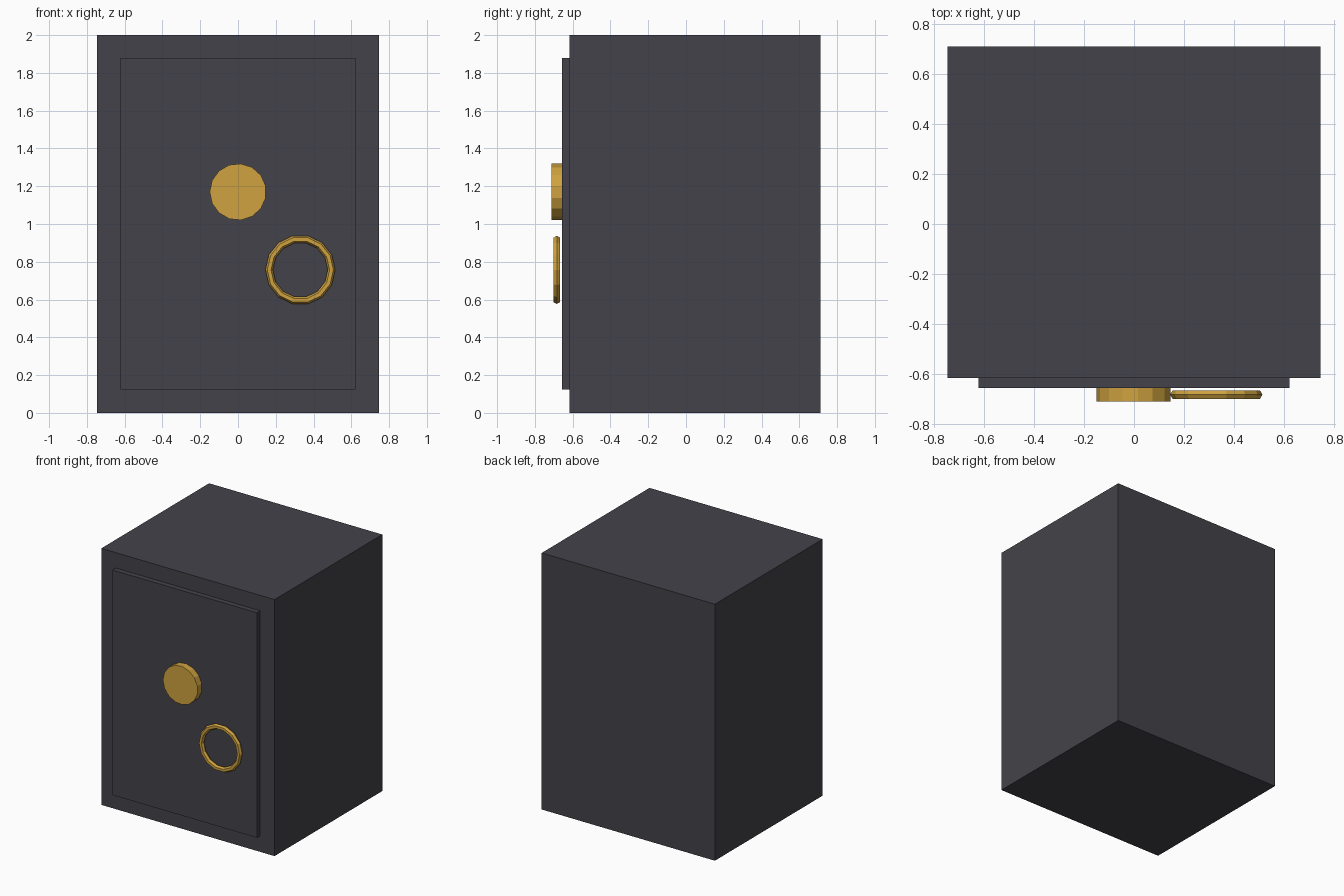
import bpy, math
from mathutils import Matrix

if "Cube" in bpy.data.objects:
    bpy.data.objects.remove(bpy.data.objects["Cube"])


def material(name, rgb):
    m = bpy.data.materials.new(name)
    m.diffuse_color = (*rgb, 1)
    m.use_nodes = True
    m.node_tree.nodes["Principled BSDF"].inputs["Base Color"].default_value = m.diffuse_color
    return m


STEEL = material("dark steel", (0.056, 0.055, 0.068))
BRASS = material("brass", (0.62, 0.36, 0.05))


def finish(name, mat):
    ob = bpy.context.object
    ob.name = name
    ob.data.materials.append(mat)
    return ob


def box(name, x, y, z, mat):
    bpy.ops.mesh.primitive_cube_add(size=1)
    ob = finish(name, mat)
    size = [b - a for a, b in (x, y, z)]
    mid = [(a + b) / 2 for a, b in (x, y, z)]
    ob.data.transform(Matrix.Translation(mid) @ Matrix.Diagonal((*size, 1)))


# Cabinet and raised door
box("cabinet", (-0.747, 0.747), (-0.617, 0.711), (0, 2), STEEL)
box("door", (-0.623, 0.623), (-0.657, -0.617), (0.125, 1.88), STEEL)

# Dial: 15-sided disc with a corner pointing to -x
bpy.ops.mesh.primitive_cylinder_add(vertices=15, radius=0.15, depth=0.054)
dial = finish("dial", BRASS)
dial.data.transform(Matrix.Translation((0, -0.684, 1.17))
                    @ Matrix.Rotation(math.pi / 2, 4, 'X')
                    @ Matrix.Rotation(math.pi / 2, 4, 'Z'))

# Ring handle: 14-sided ring, six-sided tube
bpy.ops.mesh.primitive_torus_add(major_segments=14, minor_segments=6,
                                 major_radius=0.165, minor_radius=0.02)
ring = finish("ring_handle", BRASS)
ring.data.transform(Matrix.Translation((0.33, -0.684, 0.757))
                    @ Matrix.Rotation(math.pi / 2, 4, 'X'))
for p in ring.data.polygons:
    p.use_smooth = False
